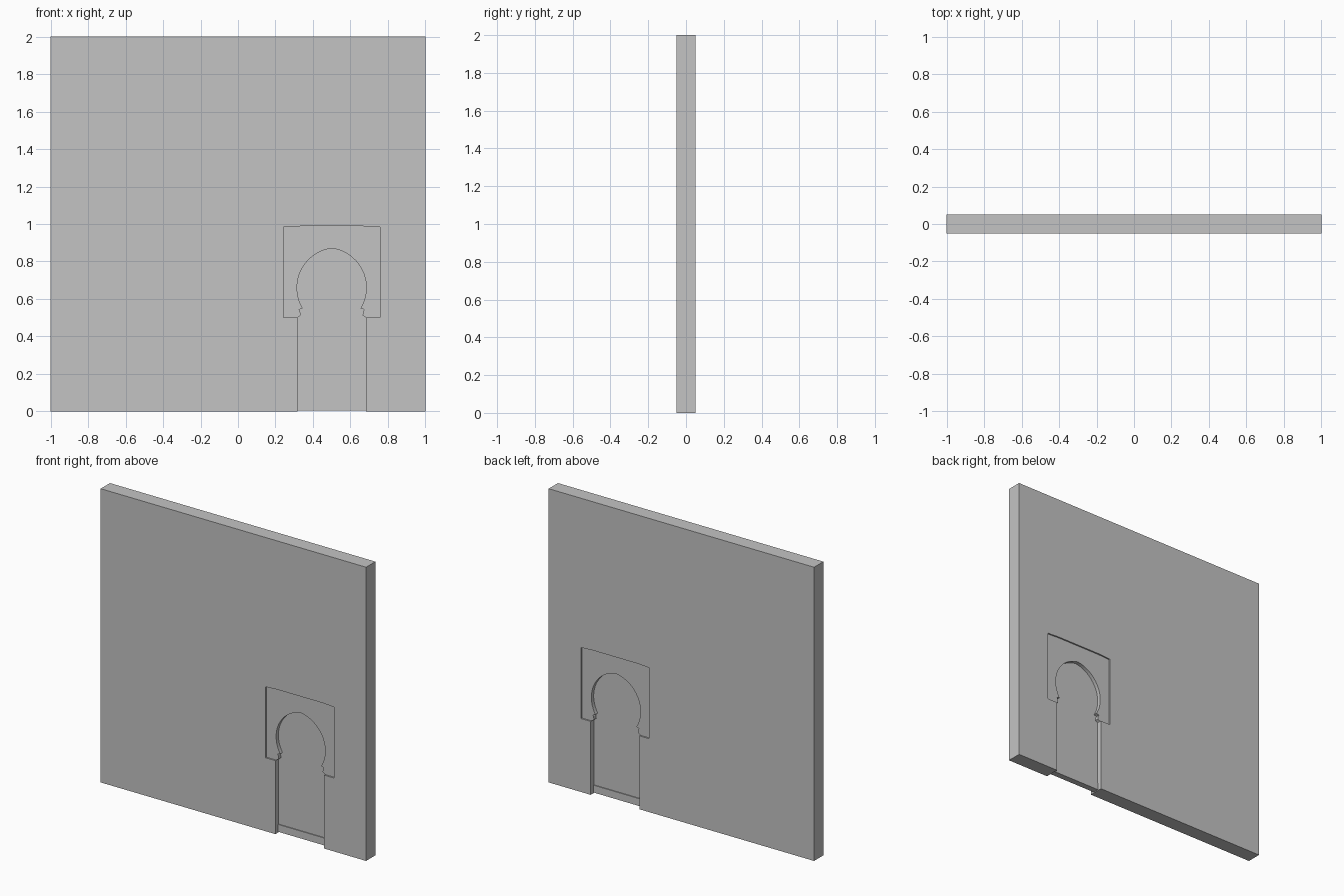
import bpy
import bmesh
import math

cube = bpy.data.objects.get("Cube")
if cube:
    bpy.data.objects.remove(cube, do_unlink=True)

stone = bpy.data.materials.new("grey_stone")
stone.use_nodes = True
GREY = (0.55, 0.55, 0.55, 1)
stone.diffuse_color = GREY
stone.node_tree.nodes["Principled BSDF"].inputs["Base Color"].default_value = GREY

CENTRE = 0.5       # door axis
JAMB = 0.183       # half width of the doorway
FRAME = 0.257      # half width of the sunk frame
SPRING = 0.5       # underside of the frame
SILL = 0.005       # underside of the door


def prism(name, outline, half_depth):
    """Extrude an x-z outline to equal depth either side of y = 0."""
    bm = bmesh.new()
    face = bm.faces.new([bm.verts.new((x, -half_depth, z)) for x, z in outline])
    out = bmesh.ops.extrude_face_region(bm, geom=[face])
    moved = [v for v in out["geom"] if isinstance(v, bmesh.types.BMVert)]
    bmesh.ops.translate(bm, verts=moved, vec=(0, 2 * half_depth, 0))
    bmesh.ops.recalc_face_normals(bm, faces=bm.faces)
    mesh = bpy.data.meshes.new(name)
    bm.to_mesh(mesh)
    bm.free()
    mesh.materials.append(stone)
    obj = bpy.data.objects.new(name, mesh)
    bpy.context.collection.objects.link(obj)
    return obj


def mirrored(half):
    """Left half as offsets from the door axis, ordered up to the middle."""
    left = [(CENTRE - x, z) for x, z in half]
    right = [(CENTRE + x, z) for x, z in reversed(half) if x > 0]
    return left + right


# Pointed horseshoe arch with small stepped imposts
SHIFT, ARCH_Z, STEPS = 0.027, 0.66, 20
radius = JAMB + SHIFT + 0.002
low = -math.asin((ARCH_Z - 0.55) / radius)
high = math.acos(SHIFT / radius)
arch = [(JAMB, SPRING), (0.18, 0.503), (0.165, 0.512), (0.169, 0.535), (0.174, 0.543)]
for i in range(STEPS):
    a = low + (high - low) * i / STEPS
    arch.append((radius * math.cos(a) - SHIFT, ARCH_Z + radius * math.sin(a)))
arch.append((0, ARCH_Z + radius * math.sin(high)))

# Sunk rectangular frame with a slightly raised middle
frame = [(FRAME, SPRING), (FRAME, 0.983), (0.17, 0.988)]

# Wall with the frame and doorway notched out
notch = mirrored([(JAMB, 0), (JAMB, SPRING)] + frame)
prism("wall", [(-1, 0), (-1, 2), (1, 2), (1, 0)] + notch[::-1], 0.05)

# Arch surround, set back from the wall
prism("arch_surround", mirrored(frame) + mirrored(arch)[::-1], 0.04)

# Door leaf and its bottom rail
prism("door", mirrored([(JAMB, SILL)] + arch), 0.015)
prism("door_bottom_rail", mirrored([(JAMB, SILL), (JAMB, 0.055)]), 0.021)
